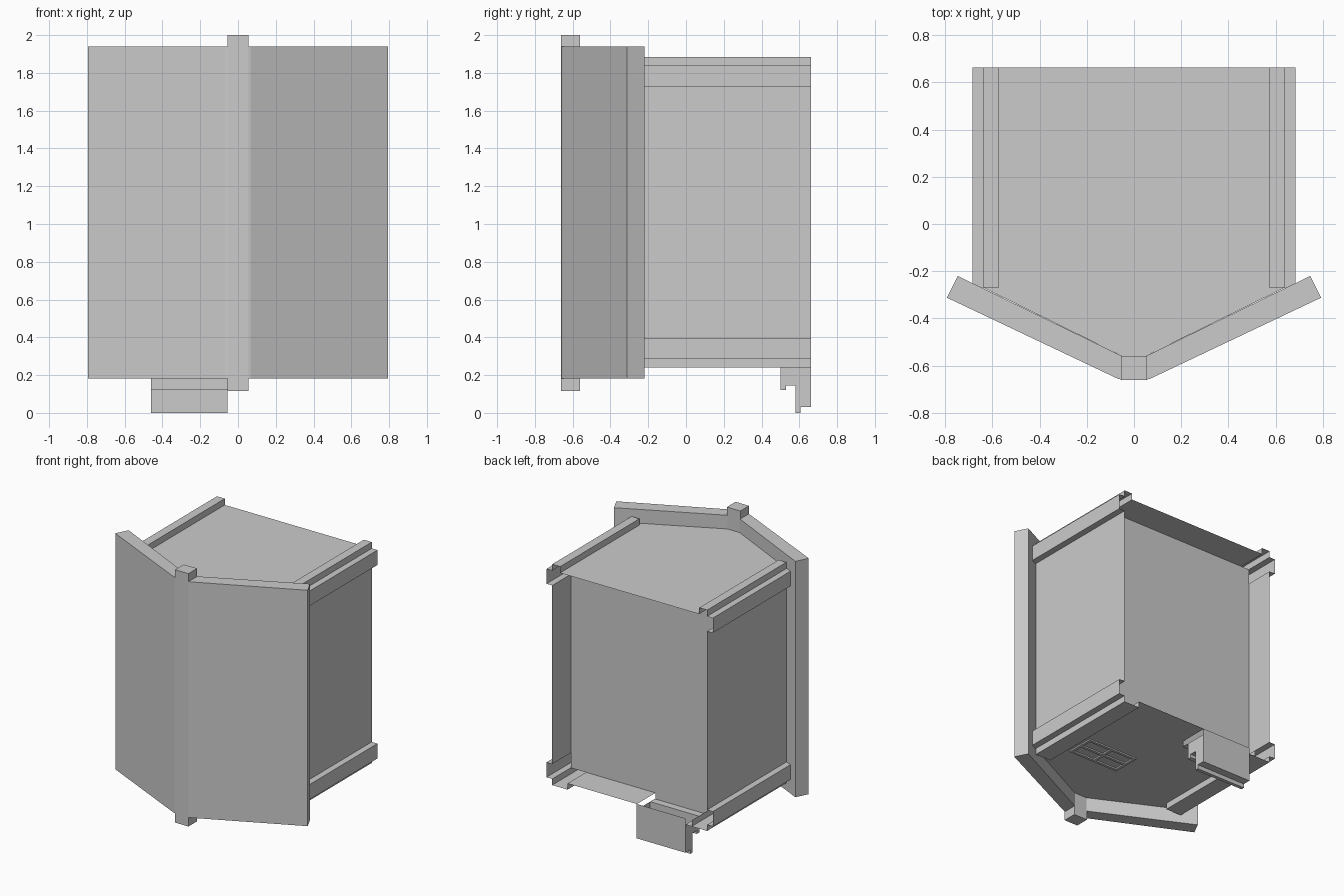
import bpy, bmesh

if "Cube" in bpy.data.objects:
    bpy.data.objects.remove(bpy.data.objects["Cube"])


def make(name, verts, faces):
    me = bpy.data.meshes.new(name)
    me.from_pydata(verts, [], faces)
    bm = bmesh.new()
    bm.from_mesh(me)
    bmesh.ops.recalc_face_normals(bm, faces=bm.faces)
    bm.to_mesh(me)
    bm.free()
    ob = bpy.data.objects.new(name, me)
    bpy.context.collection.objects.link(ob)
    return ob


def prism(name, outline, z0, z1):
    n = len(outline)
    verts = [(x, y, z) for z in (z0, z1) for x, y in outline]
    faces = [tuple(range(n))[::-1], tuple(range(n, 2 * n))]
    faces += [(i, (i + 1) % n, n + (i + 1) % n, n + i) for i in range(n)]
    return make(name, verts, faces)


def box(name, x0, x1, y0, y1, z0, z1):
    return prism(name, [(x0, y0), (x1, y0), (x1, y1), (x0, y1)], z0, z1)


def sheet_along_y(name, profile, y0, y1):
    # open-ended folded sheet with an x-z profile
    n = len(profile)
    verts = [(x, y, z) for y in (y0, y1) for x, z in profile]
    return make(name, verts, [(i, i + 1, n + i + 1, n + i) for i in range(n - 1)])


LOW, HIGH, BACK, WALL_Y = 0.286, 1.838, 0.663, 0.445
RAIL_LOW, SIDE = 0.24, 0.638

# pointed front: centre post and two angled wings
box("front_post", -0.055, 0.055, -0.662, -0.56, 0.117, 2.0)
for side, s in (("left", -1), ("right", 1)):
    prism(side + "_front_wing", [(s * x, y) for x, y in
          ((0.05, -0.66), (0.07, -0.655), (0.793, -0.312), (0.747, -0.22), (0.05, -0.56))],
          0.183, 1.94)
    # side wall and stepped rails, the rails open into the body
    sheet_along_y(side + "_side_wall", [(s * SIDE, 0.397), (s * SIDE, 1.727)], -0.27, BACK)
    for level, inner, edge, lip, flange in (("top", 0.573, HIGH, 1.885, 1.727),
                                            ("bottom", 0.512, LOW, RAIL_LOW, 0.397)):
        sheet_along_y(f"{side}_{level}_rail", [(s * x, z) for x, z in (
            (inner, edge), (inner, lip), (SIDE, lip), (SIDE, edge),
            (0.685, edge), (0.685, flange), (SIDE, flange))], -0.27, BACK)

# pointed top and floor, the floor cut away above the bracket
for name, z, inner, rear in (
        ("top_plate", HIGH, 0.573, [(-0.573, BACK)]),
        ("floor_plate", LOW, 0.512, [(-0.06, BACK), (-0.06, WALL_Y), (-0.512, WALL_Y)])):
    plan = [(-inner, -0.27), (-SIDE, -0.27), (-0.05, -0.56), (0.05, -0.56),
            (SIDE, -0.27), (inner, -0.27), (inner, BACK)] + rear
    make(name, [(x, y, z) for x, y in plan], [tuple(range(len(plan)))])

# inset back wall, reaching down into the floor cut-out
make("back_wall", [(x, WALL_Y, z) for x, z in (
    (-SIDE, LOW), (-0.512, LOW), (-0.512, RAIL_LOW), (-0.06, RAIL_LOW), (-0.06, LOW),
    (SIDE, LOW), (SIDE, HIGH), (-SIDE, HIGH))], [tuple(range(8))])

# hanging bracket: folded y-z sheet below the cut-out, with end plates
profile = [(WALL_Y, RAIL_LOW), (0.50, RAIL_LOW), (0.50, 0.12), (0.53, 0.12), (0.53, 0.145),
           (0.58, 0.145), (0.58, 0.0), (0.605, 0.0), (0.605, 0.03), (BACK, 0.03), (BACK, LOW)]
n = len(profile)
make("hanging_bracket", [(x, y, z) for x in (-0.46, -0.055) for y, z in profile],
     [(i, i + 1, n + i + 1, n + i) for i in range(n - 1)])
for x in (-0.46, -0.055):
    end = profile[1:-1] + [(BACK, RAIL_LOW)]
    make("bracket_end", [(x, y, z) for y, z in end], [tuple(range(len(end)))])
# floor strip beside the bracket
make("floor_strip", [(-0.512, WALL_Y, RAIL_LOW), (-0.46, WALL_Y, RAIL_LOW),
                     (-0.46, BACK, RAIL_LOW), (-0.512, BACK, RAIL_LOW)], [(0, 1, 2, 3)])

# vent under the floor: frame bars around a 2 x 2 set of openings
for i in range(3):
    y = -0.145 + i * 0.095
    box("vent_long_bar", 0.035, 0.445, y, y + 0.02, LOW - 0.01, LOW)
    x = 0.035 + i * 0.195
    box("vent_cross_bar", x, x + 0.02, -0.145, 0.065, LOW - 0.01, LOW)
